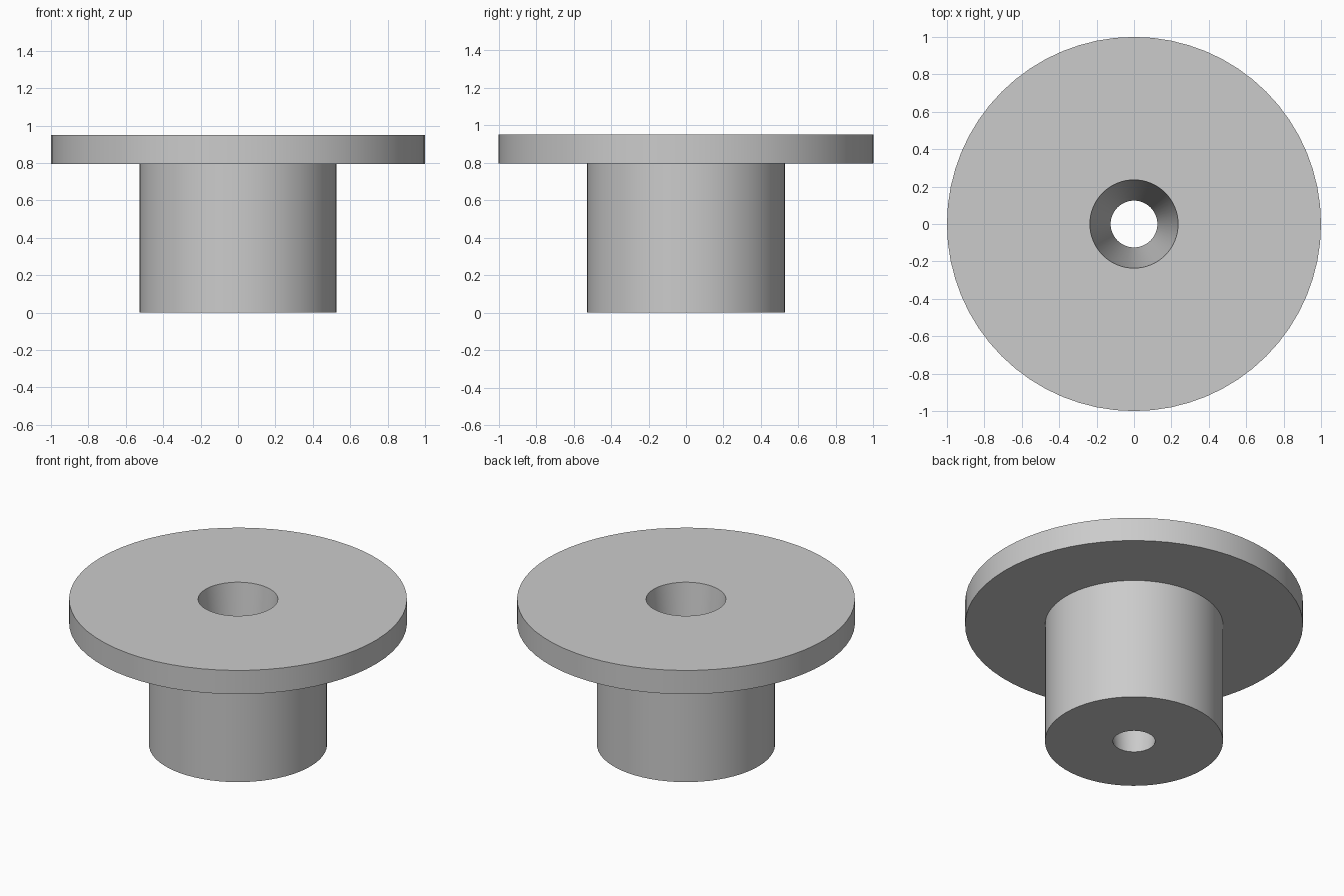
import bpy, bmesh, math

cube = bpy.data.objects.get("Cube")
if cube:
    bpy.data.objects.remove(cube, do_unlink=True)

SEGMENTS = 64

grey = bpy.data.materials.new("plain grey")
grey.use_nodes = True
colour = (0.6, 0.6, 0.6, 1)
grey.diffuse_color = colour
grey.node_tree.nodes["Principled BSDF"].inputs["Base Color"].default_value = colour


def lathe(name, profile):
    """Revolve a closed (radius, height) profile around z."""
    bm = bmesh.new()
    rings = []
    for radius, height in profile:
        ring = []
        for i in range(SEGMENTS):
            a = math.tau * i / SEGMENTS
            ring.append(bm.verts.new((radius * math.cos(a), radius * math.sin(a), height)))
        rings.append(ring)
    for lower, upper in zip(rings, rings[1:] + rings[:1]):
        for i in range(SEGMENTS):
            j = (i + 1) % SEGMENTS
            bm.faces.new((lower[i], lower[j], upper[j], upper[i]))
    bmesh.ops.recalc_face_normals(bm, faces=bm.faces)
    mesh = bpy.data.meshes.new(name)
    bm.to_mesh(mesh)
    bm.free()
    mesh.materials.append(grey)
    obj = bpy.data.objects.new(name, mesh)
    bpy.context.collection.objects.link(obj)
    bpy.ops.object.select_all(action="DESELECT")
    obj.select_set(True)
    bpy.context.view_layer.objects.active = obj
    bpy.ops.object.shade_smooth_by_angle(angle=math.radians(30))
    return obj


# Hub and wide flange in one piece, with a tapered bore right through
hub_radius, flange_radius = 0.527, 1.0
flange_bottom, flange_top = 0.795, 0.95
bore_bottom, bore_top = 0.125, 0.236
lathe("flanged_bushing", [
    (bore_bottom, 0),
    (hub_radius, 0),
    (hub_radius, flange_bottom),
    (flange_radius, flange_bottom),
    (flange_radius, flange_top),
    (bore_top, flange_top),
])
